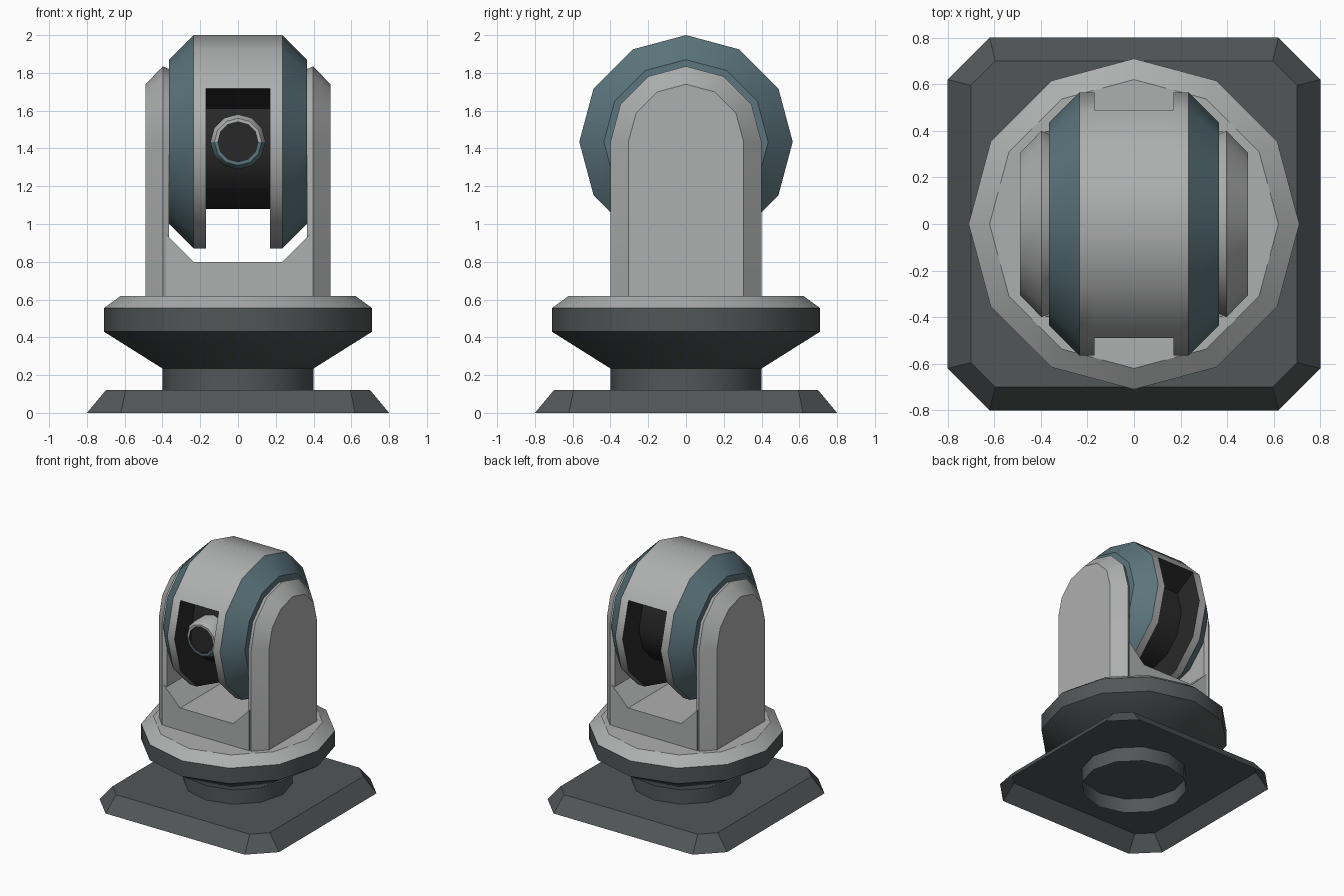
import bpy, bmesh, math

if "Cube" in bpy.data.objects:
    bpy.data.objects.remove(bpy.data.objects["Cube"])

def material(name, r, g, b):
    m = bpy.data.materials.new(name)
    m.diffuse_color = (r, g, b, 1)
    m.use_nodes = True
    m.node_tree.nodes["Principled BSDF"].inputs["Base Color"].default_value = m.diffuse_color
    return m

LIGHT = material("light grey", 0.42, 0.43, 0.425)
DARK = material("dark grey", 0.085, 0.094, 0.097)
TEAL = material("muted teal", 0.105, 0.178, 0.205)
BLACK = material("near black", 0.022, 0.022, 0.022)

def build(name, faces):
    """faces: list of (points, material); shared points are welded."""
    bm, cache, mats = bmesh.new(), {}, []
    for pts, mat in faces:
        if mat not in mats:
            mats.append(mat)
        vs = []
        for p in pts:
            key = tuple(round(c, 4) for c in p)
            if key not in cache:
                cache[key] = bm.verts.new(p)
            if cache[key] not in vs:
                vs.append(cache[key])
        if len(vs) > 2:
            bm.faces.new(vs).material_index = mats.index(mat)
    bmesh.ops.recalc_face_normals(bm, faces=bm.faces)
    me = bpy.data.meshes.new(name)
    bm.to_mesh(me)
    bm.free()
    for m in mats:
        me.materials.append(m)
    ob = bpy.data.objects.new(name, me)
    bpy.context.collection.objects.link(ob)
    bpy.ops.object.select_all(action='DESELECT')
    ob.select_set(True)
    bpy.context.view_layer.objects.active = ob
    bpy.ops.object.shade_smooth_by_angle(angle=math.radians(35))
    return ob

def loft(rings, mats, cap_start=None, cap_end=None):
    """Join closed rings of points with quads."""
    faces, n = [], len(rings[0])
    for a, b, m in zip(rings, rings[1:], mats):
        faces += [([a[i], a[(i + 1) % n], b[(i + 1) % n], b[i]], m) for i in range(n)]
    if cap_start:
        faces.append((rings[0], cap_start))
    if cap_end:
        faces.append((rings[-1], cap_end))
    return faces

def circle_z(r, z, n=12):
    return [(r * math.cos(2 * math.pi * i / n), r * math.sin(2 * math.pi * i / n), z) for i in range(n)]

# Base plate: chamfered square, hollow underneath
def chamfered_square(h, c, z):
    return [(h, -c, z), (h, c, z), (c, h, z), (-c, h, z),
            (-h, c, z), (-h, -c, z), (-c, -h, z), (c, -h, z)]

build("base_plate", loft([chamfered_square(0.8, 0.62, 0), chamfered_square(0.7, 0.595, 0.12)],
                         [DARK], cap_end=DARK))

# Neck tube, running down inside the hollow base
build("neck", loft([circle_z(0.4, 0), circle_z(0.4, 0.235)], [DARK]))

# Turntable
build("turntable", loft([circle_z(0.4, 0.235), circle_z(0.71, 0.43), circle_z(0.71, 0.555),
                         circle_z(0.62, 0.62)], [DARK, DARK, LIGHT], DARK, LIGHT))

# Yoke: two arched arms and a cradle between them
CZ = 1.435

def arch(x, r):
    pts = [(x, r * math.cos(math.pi * i / 6), CZ + r * math.sin(math.pi * i / 6)) for i in range(7)]
    return pts + [(x, -r, 0.62), (x, r, 0.62)]

for side, s in (("left", -1), ("right", 1)):
    build(side + "_arm", loft([arch(s * 0.365, 0.385), arch(s * 0.397, 0.4), arch(s * 0.49, 0.305)],
                              [LIGHT, LIGHT], LIGHT, LIGHT))

cradle = [(-0.38, 0.62), (0.38, 0.62), (0.38, 0.945), (0.235, 0.8), (-0.235, 0.8), (-0.38, 0.945)]
build("cradle", loft([[(x, y, z) for x, z in cradle] for y in (-0.4, 0.4)], [LIGHT], LIGHT, LIGHT))

# Drum head: bevelled teal rims, light band, and a black groove except over the top
def polar(x, r, a):
    return (x, r * math.cos(a), CZ + r * math.sin(a))

R, CORE, SLOT = 0.565, 0.355, 0.17
rim = [(0.365, 0), (0.365, 0.435), (0.235, R), (SLOT, R)]
rim_mats = [TEAL, TEAL, LIGHT]
mirror = [(-x, r) for x, r in reversed(rim)]
covered = rim + mirror
grooved = rim + [(SLOT, CORE), (-SLOT, CORE)] + mirror
drum = []
for i in range(12):
    a, b = math.pi * i / 6, math.pi * (i + 1) / 6
    top = 1 <= i <= 4
    prof = covered if top else grooved
    mats = rim_mats + ([LIGHT] if top else [BLACK] * 3) + rim_mats[::-1]
    for (x0, r0), (x1, r1), m in zip(prof, prof[1:], mats):
        drum.append(([polar(x0, r0, a), polar(x0, r0, b), polar(x1, r1, b), polar(x1, r1, a)], m))
for a in (math.pi / 6, math.pi * 5 / 6):
    drum.append(([polar(SLOT, R, a), polar(SLOT, CORE, a), polar(-SLOT, CORE, a), polar(-SLOT, R, a)], BLACK))
build("drum_head", drum)

# Lens: barrel with light upper half, teal lower half and dark glass
def circle_y(r, y, n=12):
    return [(r * math.cos(2 * math.pi * i / n), y, CZ + r * math.sin(2 * math.pi * i / n)) for i in range(n)]

lens = loft([circle_y(0.146, -0.3), circle_y(0.146, -0.44), circle_y(0.125, -0.47),
             circle_y(0.106, -0.47), circle_y(0.106, -0.45)], [TEAL, TEAL, TEAL, BLACK], cap_end=BLACK)
lens = [(p, LIGHT if m == TEAL and sum(q[2] for q in p) / len(p) > CZ else m) for p, m in lens]
build("lens", lens)
